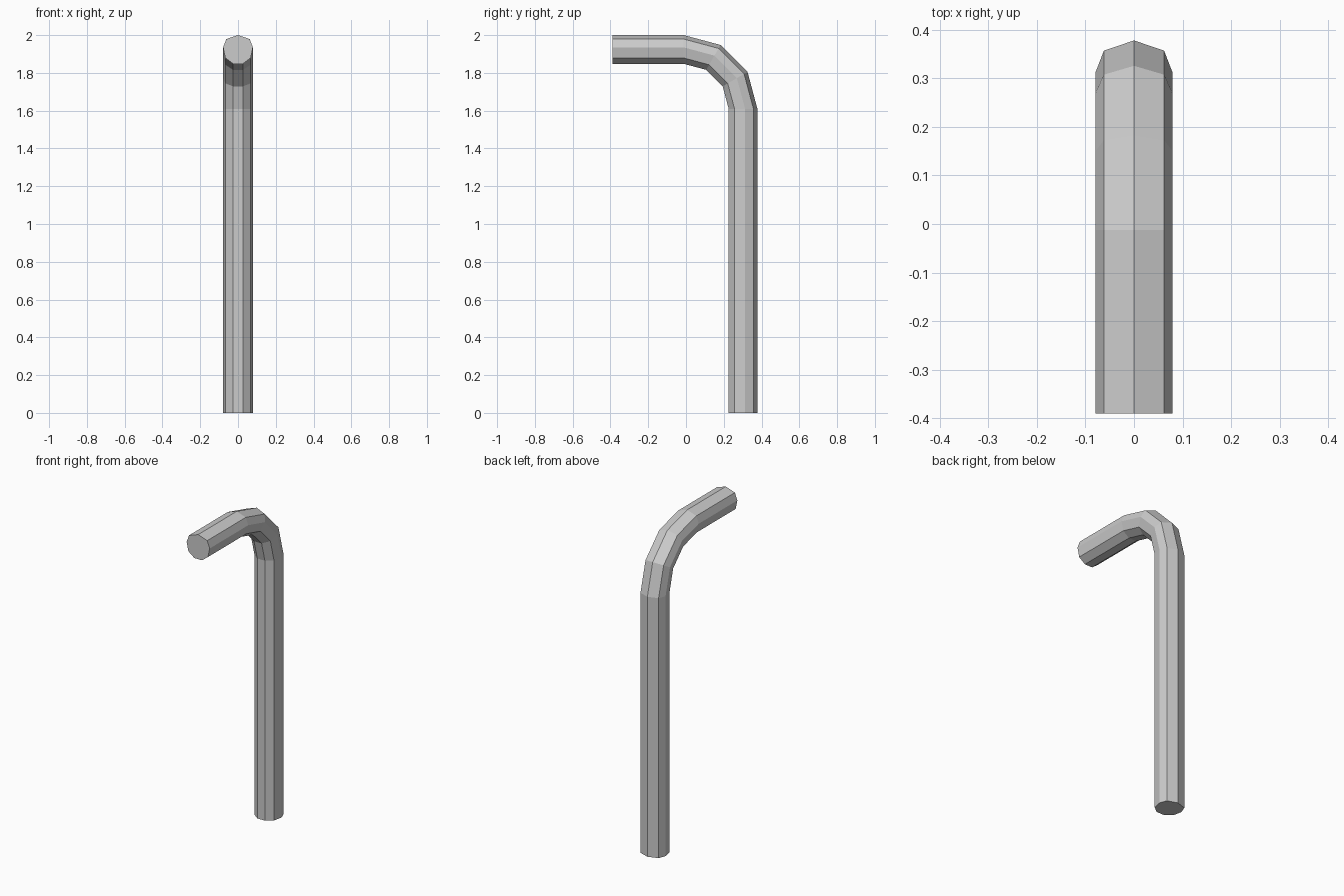
import bpy, bmesh
from math import sin, cos, radians

if "Cube" in bpy.data.objects:
    bpy.data.objects.remove(bpy.data.objects["Cube"])

# Half cross-section: (sideways, offset towards the outside of the bend)
half = [(0.062, 0.057), (0.079, 0.013), (0.067, -0.043), (0.026, -0.074)]
section = [(0, 0.078)] + half + [(-x, o) for x, o in reversed(half)]

# Bend centre and centreline radius
CY, CZ, R = -0.012, 1.61, 0.312

# Stations along the pipe: (y, z, angle of outward direction from vertical)
stations = [(-0.39, CZ + R, 0)]
for a in (0, 30, 60, 90):
    t = radians(a)
    stations.append((CY + R * sin(t), CZ + R * cos(t), t))
stations.append((CY + R, 0, radians(90)))

# Sweep the section and cap both ends
bm = bmesh.new()
rings = []
for y, z, t in stations:
    rings.append([bm.verts.new((x, y + o * sin(t), z + o * cos(t))) for x, o in section])
n = len(section)
for a, b in zip(rings, rings[1:]):
    for i in range(n):
        j = (i + 1) % n
        bm.faces.new((a[i], a[j], b[j], b[i]))
bm.faces.new(rings[0])
bm.faces.new(rings[-1])
bmesh.ops.recalc_face_normals(bm, faces=bm.faces)

mesh = bpy.data.meshes.new("bent_pipe")
bm.to_mesh(mesh)
bm.free()
pipe = bpy.data.objects.new("bent_pipe", mesh)
bpy.context.collection.objects.link(pipe)
